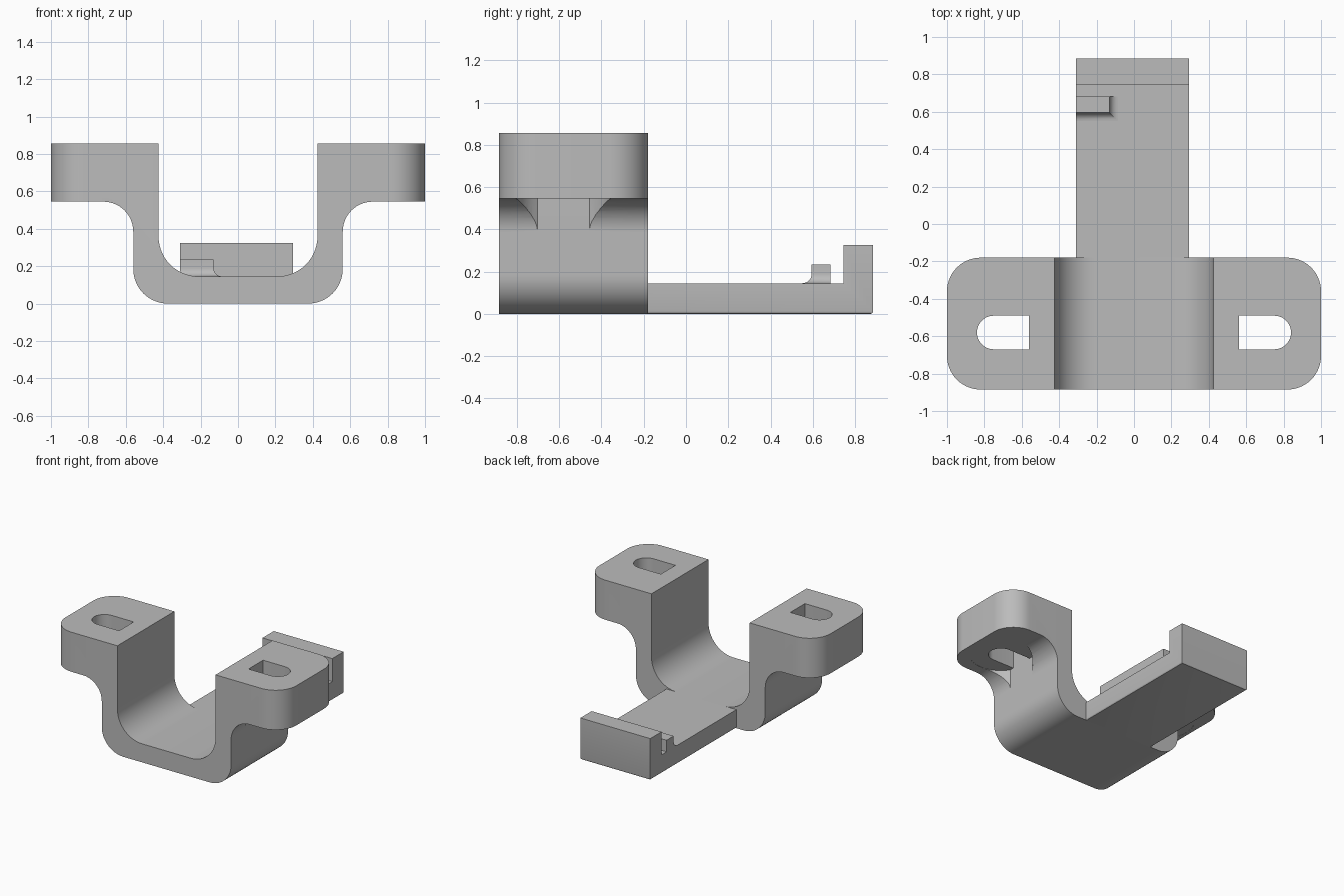
import bpy, bmesh
from math import sin, cos, pi, radians

cube = bpy.data.objects.get("Cube")
if cube:
    bpy.data.objects.remove(cube, do_unlink=True)

grey = bpy.data.materials.new("plain grey")
grey.use_nodes = True
grey.diffuse_color = (0.5, 0.5, 0.5, 1)
grey.node_tree.nodes["Principled BSDF"].inputs["Base Color"].default_value = grey.diffuse_color


def arc(cx, cy, r, start, end, n=14):
    """Points on an arc, angles in degrees."""
    angles = [radians(start + (end - start) * i / n) for i in range(n + 1)]
    return [(cx + r * cos(a), cy + r * sin(a)) for a in angles]


def loft(name, rings, chosen=None, width=0, segments=1):
    """Solid through matching rings of points, with chosen edges rounded."""
    bm = bmesh.new()
    loops = [[bm.verts.new(p) for p in ring] for ring in rings]
    bm.faces.new(loops[0])
    bm.faces.new(loops[-1])
    for a, b in zip(loops, loops[1:]):
        for i in range(len(a)):
            j = (i + 1) % len(a)
            bm.faces.new((a[i], a[j], b[j], b[i]))
    bmesh.ops.recalc_face_normals(bm, faces=bm.faces)
    if chosen:
        edges = [e for e in bm.edges if chosen(e.verts[0].co, e.verts[1].co)]
        bmesh.ops.bevel(bm, geom=edges, offset=width, segments=segments,
                        profile=0.5, affect='EDGES')
    mesh = bpy.data.meshes.new(name)
    bm.to_mesh(mesh)
    bm.free()
    mesh.materials.append(grey)
    ob = bpy.data.objects.new(name, mesh)
    bpy.context.collection.objects.link(ob)
    return ob


def cut(target, cutter):
    mod = target.modifiers.new(cutter.name, 'BOOLEAN')
    mod.operation = 'DIFFERENCE'
    mod.solver = 'EXACT'
    mod.object = cutter
    bpy.context.view_layer.objects.active = target
    bpy.ops.object.modifier_apply(modifier=mod.name)
    bpy.data.objects.remove(cutter, do_unlink=True)


FRONT, STEP, BACK = -0.885, -0.18, 0.885
FLOOR, FLANGE, TOP = 0.145, 0.545, 0.855

# U-shaped bracket with outward flanges: half profile, mirrored
half = arc(0.375, 0.185, 0.185, -90, 0)
half += arc(0.72, 0.385, 0.16, 180, 90)
half += [(1, FLANGE), (1, TOP), (0.425, TOP)]
half += arc(0.21, 0.36, 0.215, 0, -90)
profile = half + [(-x, z) for x, z in reversed(half)]
bracket = loft("bracket", [[(x, y, z) for x, z in profile] for y in (FRONT, STEP)],
               lambda a, b: min(abs(a.x), abs(b.x)) > 0.99 and abs(a.z - b.z) > 0.1,
               0.18, 14)

# Screw slots through the flanges and round head clearances beneath
SLOT_Y, WALL = -0.58, 0.5605
slot = [(WALL, SLOT_Y - 0.09)] + arc(0.75, SLOT_Y, 0.09, -90, 90) + [(WALL, SLOT_Y + 0.09)]
head = arc(0.75, SLOT_Y, 0.226, -147, 147, 40)
for side in (-1, 1):
    for name, plan, low, high in (("slot_cutter", slot, 0.5, 1),
                                  ("head_cutter", head, 0.3, FLANGE + 0.001)):
        cutter = loft(name, [[(side * x, y, z) for x, y in plan] for z in (low, high)])
        cutter.hide_render = True
        cut(bracket, cutter)

# Long tongue ending in an upright lip
LEFT, RIGHT = 0.295, -0.31
side_view = [(STEP, 0), (BACK, 0), (BACK, 0.325), (0.745, 0.325), (0.745, FLOOR), (STEP, FLOOR)]
tongue = loft("tongue", [[(x, y, z) for y, z in side_view] for x in (RIGHT, LEFT)],
              lambda a, b: max(a.z, b.z) < 0.001 and max(a.y, b.y) > 0, 0.012, 3)

# Small catch with flared foot on its front and inner side
rings = []
R = 0.045
for i in range(9):
    a = pi / 2 * i / 8
    f, z = R * (1 - sin(a)), FLOOR + R * (1 - cos(a))
    rings.append((f, z))
rings.append((0, 0.235))
catch = loft("catch", [[(RIGHT, 0.595 - f, z), (-0.13 + f, 0.595 - f, z),
                        (-0.13 + f, 0.683, z), (RIGHT, 0.683, z)] for f, z in rings])

# Smooth curves, crisp corners
for ob in (bracket, tongue, catch):
    bpy.ops.object.select_all(action='DESELECT')
    ob.select_set(True)
    bpy.context.view_layer.objects.active = ob
    bpy.ops.object.shade_smooth_by_angle(angle=radians(30))
